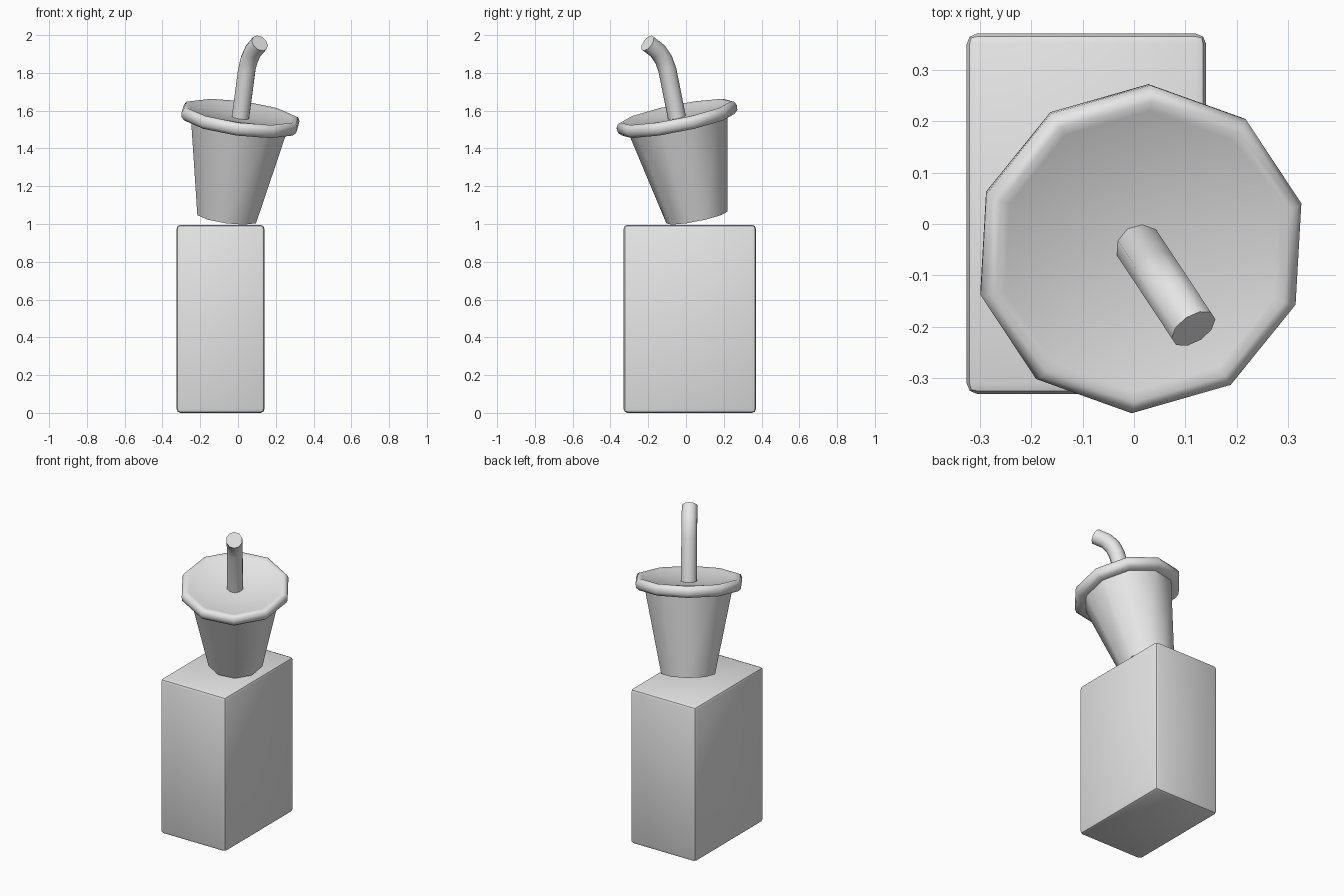
import bpy, bmesh, math
from mathutils import Matrix, Vector

if "Cube" in bpy.data.objects:
    bpy.data.objects.remove(bpy.data.objects["Cube"])

SIDES = 10
grey = bpy.data.materials.new("light_grey")
grey.diffuse_color = (0.8, 0.8, 0.8, 1)
grey.use_nodes = True
grey.node_tree.nodes["Principled BSDF"].inputs["Base Color"].default_value = grey.diffuse_color

# Leaning frame shared by cup, lid and straw; origin at the lid centre
LEAN = (Matrix.Translation((0.0125, -0.0475, 1.56))
        @ Matrix.Rotation(math.radians(-56.5), 4, 'Z')
        @ Matrix.Rotation(math.radians(13.5), 4, 'Y'))


def finish(name, bm, angle):
    bmesh.ops.recalc_face_normals(bm, faces=bm.faces)
    mesh = bpy.data.meshes.new(name)
    bm.to_mesh(mesh)
    bm.free()
    mesh.materials.append(grey)
    obj = bpy.data.objects.new(name, mesh)
    bpy.context.collection.objects.link(obj)
    bpy.context.view_layer.objects.active = obj
    obj.select_set(True)
    bpy.ops.object.shade_smooth_by_angle(angle=math.radians(angle))
    obj.select_set(False)
    return obj


def skin(bm, rings):
    """Join consecutive rings of vertices with quads."""
    for a, b in zip(rings, rings[1:]):
        for i in range(SIDES):
            j = (i + 1) % SIDES
            bm.faces.new((a[i], a[j], b[j], b[i]))


def lathe(name, profile, angle):
    """Revolve (radius, height) points; zero radius ends close to a point."""
    bm = bmesh.new()
    rings = []
    for r, z in profile:
        rings.append([bm.verts.new(LEAN @ Vector((
            r * math.cos(math.tau * i / SIDES),
            r * math.sin(math.tau * i / SIDES), z))) for i in range(SIDES)])
    skin(bm, rings)
    bmesh.ops.remove_doubles(bm, verts=bm.verts, dist=1e-5)
    return finish(name, bm, angle)


# Tall block with softened edges
bm = bmesh.new()
bmesh.ops.create_cube(bm, size=1, matrix=Matrix.Translation((-0.0925, 0.02, 0.4975))
                      @ Matrix.Diagonal((0.465, 0.70, 0.995, 1)))
bmesh.ops.bevel(bm, geom=bm.edges[:], offset=0.02, segments=2, profile=0.5, affect='EDGES')
finish("block", bm, 30)

# Tapered cup
lathe("cup", [(0, -0.54), (0.165, -0.54), (0.268, -0.03)], 45)

# Lid with rounded rim and slightly sunken middle
lathe("lid", [(0.26, -0.035), (0.305, -0.035), (0.322, -0.018), (0.325, 0.008),
              (0.315, 0.028), (0.298, 0.034), (0.278, 0.026), (0, 0.0)], 60)

# Bent straw swept along a path in the leaning plane
path = [(0, -0.02), (0, 0.265), (0.01, 0.32), (0.036, 0.375), (0.089, 0.430)]
bm = bmesh.new()
rings = []
for k, (x, z) in enumerate(path):
    p = Vector(path[max(k - 1, 0)])
    q = Vector(path[min(k + 1, len(path) - 1)])
    t = (q - p).normalized()
    across = Vector((t.y, 0, -t.x))
    rings.append([bm.verts.new(LEAN @ (
        Vector((x, 0, z))
        + 0.048 * math.cos(math.tau * i / SIDES) * across
        + 0.048 * math.sin(math.tau * i / SIDES) * Vector((0, 1, 0))))
        for i in range(SIDES)])
skin(bm, rings)
bm.faces.new(rings[0])
bm.faces.new(rings[-1])
finish("straw", bm, 45)
